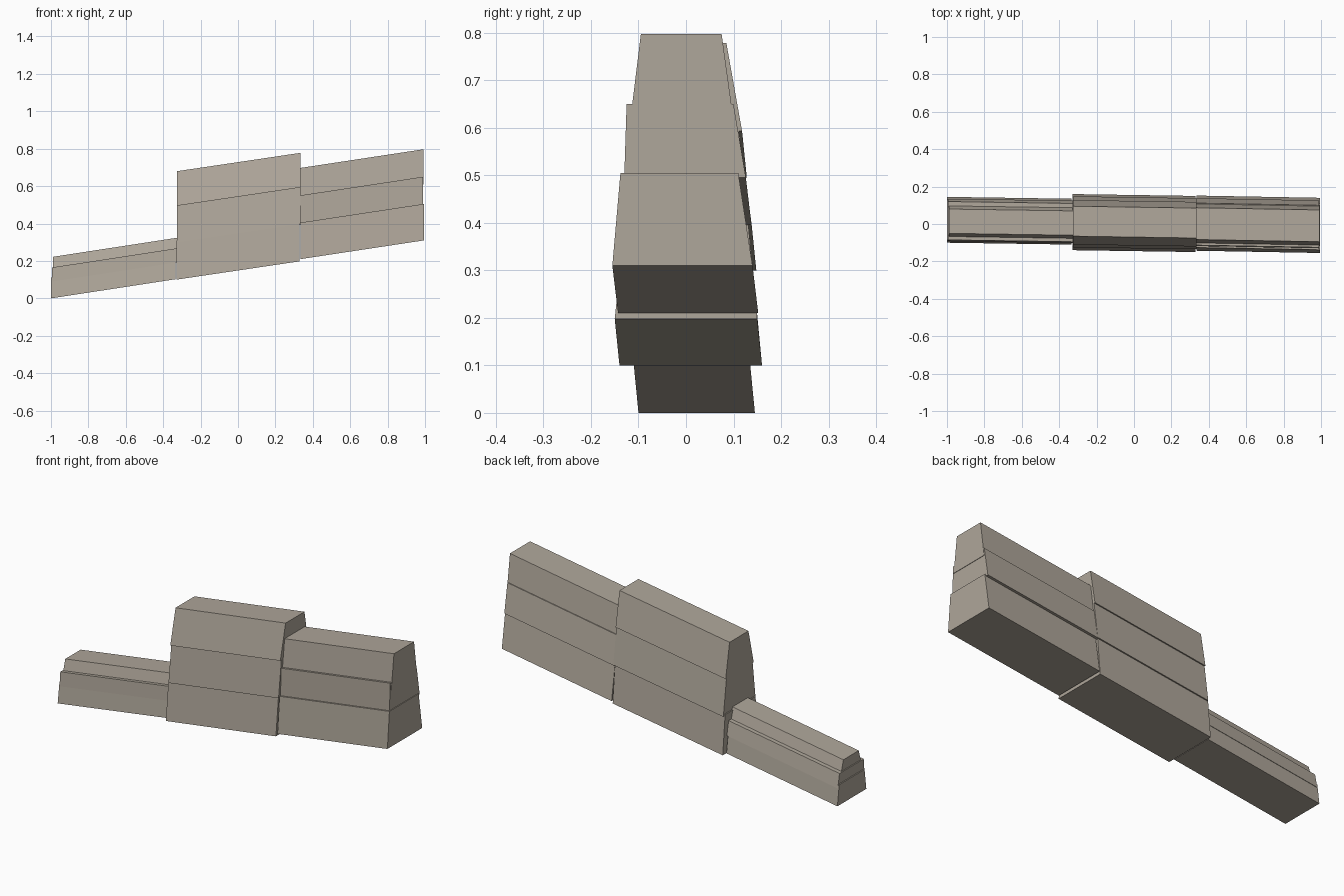
import bpy
import bmesh

default_cube = bpy.data.objects.get("Cube")
if default_cube:
    bpy.data.objects.remove(default_cube, do_unlink=True)

stone = bpy.data.materials.new("warm_grey_stone")
stone.use_nodes = True
stone_colour = (0.43, 0.385, 0.325, 1)
stone.diffuse_color = stone_colour
stone.node_tree.nodes["Principled BSDF"].inputs["Base Color"].default_value = stone_colour


def tapered_block(name, start, end, bottom, top, rise, drift):
    """Six-sided block; bottom and top are (height, front y, back y) at the start end."""
    mesh = bpy.data.meshes.new(name)
    bm = bmesh.new()
    bmesh.ops.create_cube(bm, size=1)
    for vert in bm.verts:
        height, front, back = top if vert.co.z > 0 else bottom
        y = back if vert.co.y > 0 else front
        at_end = vert.co.x > 0
        vert.co = (
            end if at_end else start,
            y + (drift if at_end else 0),
            height + (rise if at_end else 0),
        )
    bmesh.ops.recalc_face_normals(bm, faces=bm.faces)
    bm.to_mesh(mesh)
    bm.free()
    mesh.materials.append(stone)
    block = bpy.data.objects.new(name, mesh)
    bpy.context.collection.objects.link(block)
    return block


def build_section(section, start, end, rise, drift, courses):
    """Stack of three courses, each slightly overhanging the one below."""
    for course, (bottom, top, slide) in courses.items():
        tapered_block(f"{section}_{course}_block", start + slide, end + slide,
                      bottom, top, rise, drift)


# Low section
build_section("low", -0.995, -0.33, 0.102, -0.01, {
    "lower": ((0, -0.1, 0.145), (0.11, -0.085, 0.13), -0.005),
    "middle": ((0.09, -0.092, 0.135), (0.165, -0.085, 0.12), 0),
    "upper": ((0.155, -0.07, 0.1), (0.222, -0.05, 0.08), 0.005),
})

# Tall central section
build_section("tall", -0.325, 0.335, 0.098, -0.01, {
    "lower": ((0.1, -0.14, 0.16), (0.31, -0.118, 0.14), -0.005),
    "middle": ((0.3, -0.125, 0.148), (0.505, -0.1, 0.12), 0),
    "upper": ((0.495, -0.11, 0.128), (0.68, -0.065, 0.095), 0),
})

# High end section
build_section("high", 0.335, 0.995, 0.1, -0.012, {
    "lower": ((0.21, -0.143, 0.152), (0.405, -0.126, 0.122), 0),
    "middle": ((0.395, -0.118, 0.138), (0.55, -0.113, 0.112), -0.005),
    "upper": ((0.51, -0.106, 0.113), (0.697, -0.083, 0.087), -0.003),
})
